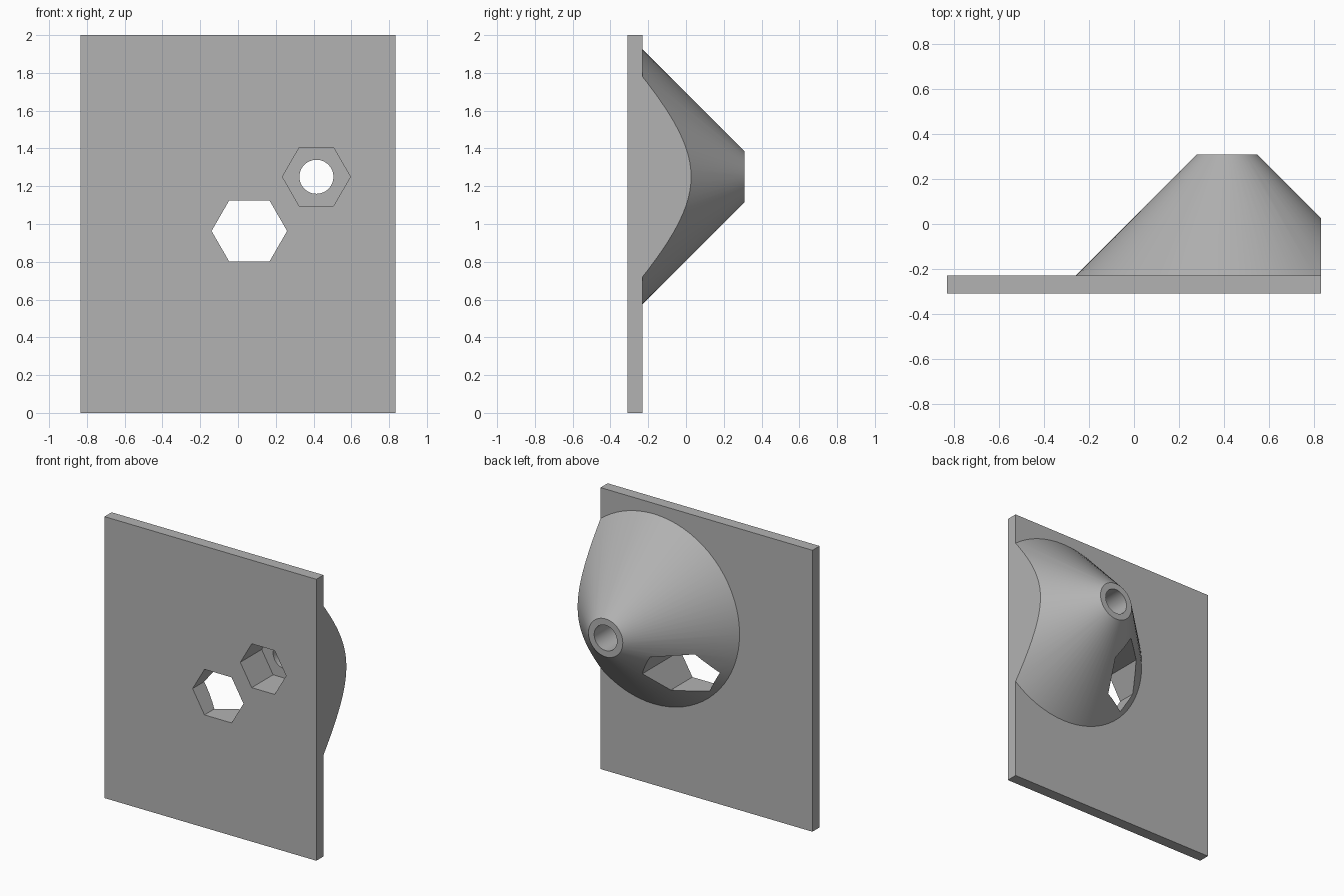
import bpy, bmesh, math

if "Cube" in bpy.data.objects:
    bpy.data.objects.remove(bpy.data.objects["Cube"], do_unlink=True)

HALF_W, HEIGHT = 0.833, 2.0
BACK, FRONT, TIP = -0.23, -0.31, 0.31
AXIS_X, AXIS_Z = 0.415, 1.25

grey = bpy.data.materials.new("plain_grey")
grey.use_nodes = True
colour = (0.45, 0.45, 0.45, 1)
grey.diffuse_color = colour
grey.node_tree.nodes["Principled BSDF"].inputs["Base Color"].default_value = colour


def ring(cx, cz, r, n, stretch=0.0):
    """Outline in the x-z plane, lengthened along x by stretch on each side."""
    points = []
    for i in range(n):
        a = math.tau * i / n
        x = r * math.cos(a)
        points.append((cx + x + math.copysign(stretch, x), cz + r * math.sin(a)))
    return points


def rect(x0, x1, z0, z1):
    return [(x0, z0), (x1, z0), (x1, z1), (x0, z1)]


def loft(name, outline0, y0, outline1, y1):
    """Closed solid between two matching outlines at two depths."""
    bm = bmesh.new()
    a = [bm.verts.new((x, y0, z)) for x, z in outline0]
    b = [bm.verts.new((x, y1, z)) for x, z in outline1]
    bm.faces.new(a)
    bm.faces.new(b[::-1])
    for i in range(len(a)):
        j = (i + 1) % len(a)
        bm.faces.new((a[i], b[i], b[j], a[j]))
    bmesh.ops.recalc_face_normals(bm, faces=bm.faces)
    mesh = bpy.data.meshes.new(name)
    bm.to_mesh(mesh)
    bm.free()
    obj = bpy.data.objects.new(name, mesh)
    bpy.context.collection.objects.link(obj)
    mesh.materials.append(grey)
    return obj


def combine(target, other, operation):
    mod = target.modifiers.new(operation, "BOOLEAN")
    mod.operation, mod.solver, mod.object = operation, "EXACT", other
    bpy.context.view_layer.objects.active = target
    bpy.ops.object.modifier_apply(modifier=mod.name)
    bpy.data.objects.remove(other, do_unlink=True)


def prism(name, outline, y0, y1):
    return loft(name, outline, y0, outline, y1)


# Plate, left overlong on one side so it is trimmed flush with the cone
plate = prism("mounting_plate", rect(-HALF_W, 1.2, 0, HEIGHT), FRONT, BACK)

# Cone at 45 degrees, rooted inside the plate
tip_r, root_y = 0.135, -0.27
cone = loft("cone", ring(AXIS_X, AXIS_Z, tip_r + TIP - root_y, 72), root_y,
            ring(AXIS_X, AXIS_Z, tip_r, 72), TIP)
combine(plate, cone, "UNION")

# Trim, nut pocket, nozzle bore and stretched hexagonal through hole
cutters = [
    prism("side_trim", rect(HALF_W, 2, -1, 3), -1, 1),
    prism("nut_pocket", ring(AXIS_X, AXIS_Z, 0.18, 6), -1, FRONT + 0.24),
    prism("nozzle_bore", ring(AXIS_X, AXIS_Z, 0.09, 48), -0.2, 1),
    prism("hex_opening", ring(0.06, 0.963, 0.187, 6, 0.013), -1, 1),
]
for cutter in cutters:
    combine(plate, cutter, "DIFFERENCE")

bpy.ops.object.select_all(action="DESELECT")
plate.select_set(True)
bpy.context.view_layer.objects.active = plate
bpy.ops.object.shade_smooth_by_angle(angle=math.radians(25))
